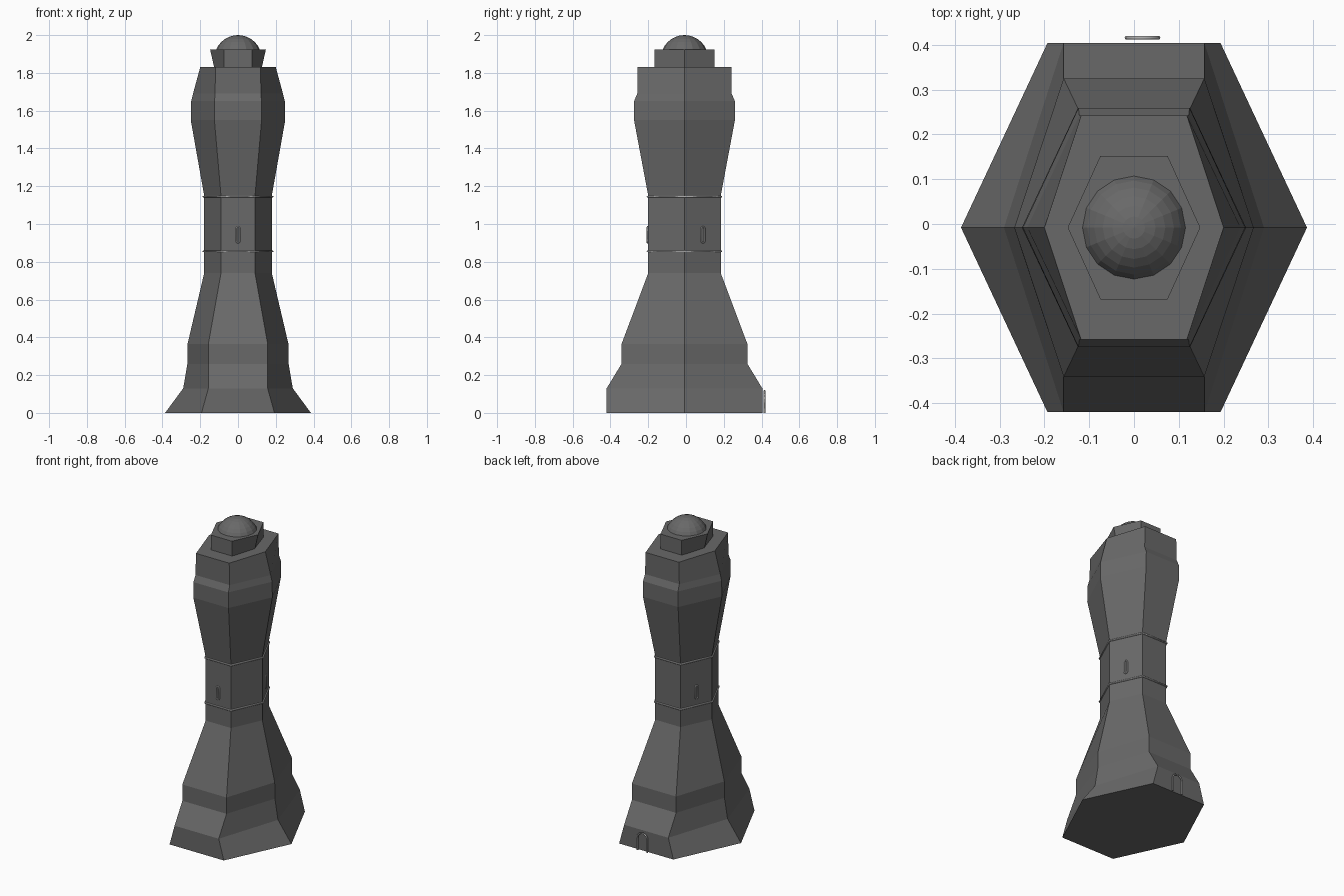
import bpy, bmesh, math
from mathutils import Vector

cube = bpy.data.objects.get("Cube")
if cube:
    bpy.data.objects.remove(cube, do_unlink=True)

CY = -0.008  # the tower axis sits slightly forward of the back door frame


def material(name, rgb):
    m = bpy.data.materials.new(name)
    m.use_nodes = True
    m.diffuse_color = (*rgb, 1)
    m.node_tree.nodes["Principled BSDF"].inputs["Base Color"].default_value = (*rgb, 1)
    return m


STONE = material("dark grey stone", (0.14, 0.14, 0.14))
TRIM = material("light grey trim", (0.42, 0.42, 0.42))


def add_object(name, mesh, mat):
    mesh.materials.clear()
    mesh.materials.append(mat)
    ob = bpy.data.objects.new(name, mesh)
    bpy.context.collection.objects.link(ob)
    return ob


def hexagon(z, point, flat, depth):
    """Hexagon with points on the sides and flats at front and back."""
    xy = [(point, 0), (flat, depth), (-flat, depth),
          (-point, 0), (-flat, -depth), (flat, -depth)]
    return [Vector((x, y + CY, z)) for x, y in xy]


def loft(name, sections, mat):
    bm = bmesh.new()
    rings = [[bm.verts.new(p) for p in hexagon(*s)] for s in sections]
    for low, high in zip(rings, rings[1:]):
        for i in range(6):
            j = (i + 1) % 6
            bm.faces.new((low[i], low[j], high[j], high[i]))
    bm.faces.new(rings[0][::-1])
    bm.faces.new(rings[-1])
    mesh = bpy.data.meshes.new(name)
    bm.to_mesh(mesh)
    bm.free()
    return add_object(name, mesh, mat)


def tube(name, points, radius, closed=True):
    """Thin round bar along a path, turned into a mesh."""
    curve = bpy.data.curves.new(name + " path", "CURVE")
    curve.dimensions = "3D"
    curve.bevel_depth = radius
    curve.bevel_resolution = 1
    curve.use_fill_caps = True
    spline = curve.splines.new("POLY")
    spline.points.add(len(points) - 1)
    for sp, p in zip(spline.points, points):
        sp.co = (*p, 1)
    spline.use_cyclic_u = closed
    helper = bpy.data.objects.new(name + " path", curve)
    bpy.context.collection.objects.link(helper)
    deps = bpy.context.evaluated_depsgraph_get()
    mesh = bpy.data.meshes.new_from_object(helper.evaluated_get(deps))
    bpy.data.objects.remove(helper, do_unlink=True)
    return add_object(name, mesh, TRIM)


def arc(cx, cz, r, start, end, steps=8):
    return [(cx + r * math.cos(a), cz + r * math.sin(a))
            for a in (start + (end - start) * i / steps for i in range(steps + 1))]


def on_wall(outline, centre, normal):
    """Place a flat outline upright on a wall facing the given direction."""
    n = Vector(normal).normalized()
    side = Vector((-n.y, n.x, 0))
    return [Vector(centre) + side * u + Vector((0, 0, v)) + n * 0.004 for u, v in outline]


# Tower shaft: height, side point, flat half width, half depth
loft("tower_body", [
    (0.00, 0.386, 0.193, 0.412),
    (0.13, 0.290, 0.157, 0.412),
    (0.26, 0.268, 0.157, 0.333),
    (0.365, 0.267, 0.157, 0.333),
    (0.74, 0.179, 0.090, 0.192),
    (1.15, 0.179, 0.090, 0.192),
    (1.55, 0.250, 0.125, 0.267),
    (1.65, 0.248, 0.124, 0.267),
    (1.69, 0.238, 0.122, 0.250),
    (1.83, 0.200, 0.118, 0.250),
], STONE)

# Flared block under the dome
loft("dome_base", [(1.82, 0.124, 0.075, 0.160), (1.925, 0.148, 0.075, 0.160)], STONE)

# Dome cap: the upper part of a faceted sphere
bm = bmesh.new()
bmesh.ops.create_uvsphere(bm, u_segments=16, v_segments=16, radius=0.126)
bmesh.ops.translate(bm, verts=bm.verts, vec=(0, CY, 1.874))
bmesh.ops.bisect_plane(bm, geom=bm.verts[:] + bm.edges[:] + bm.faces[:],
                       plane_co=(0, 0, 1.92), plane_no=(0, 0, 1), clear_inner=True)
dome = bpy.data.meshes.new("dome")
bm.to_mesh(dome)
bm.free()
add_object("dome", dome, STONE)

# Thin bands above and below the window storey
for label, z in (("lower", 0.855), ("upper", 1.145)):
    tube(label + "_band", hexagon(z, 0.183, 0.092, 0.196), 0.005)

# Slim window frames on the front and both rear diagonal walls
slot = arc(0, 0.032, 0.010, 0, math.pi, 4) + arc(0, -0.032, 0.010, math.pi, 2 * math.pi, 4)
walls = (("front", (0, -0.192), (0, -1)),
         ("left", (0.1345, 0.096), (0.192, 0.089)),
         ("right", (-0.1345, 0.096), (-0.192, 0.089)))
for label, (x, y), (nx, ny) in walls:
    tube(label + "_window_frame",
         on_wall(slot, (x, y + CY, 0.943), (nx, ny, 0)), 0.004)

# Arched door frame at the foot of the back wall
arch = [(0.035, 0)] + arc(0, 0.082, 0.035, 0, math.pi) + [(-0.035, 0)]
tube("back_door_frame", on_wall(arch, (0.019, 0.4115, 0), (0, 1, 0)), 0.005, closed=False)
